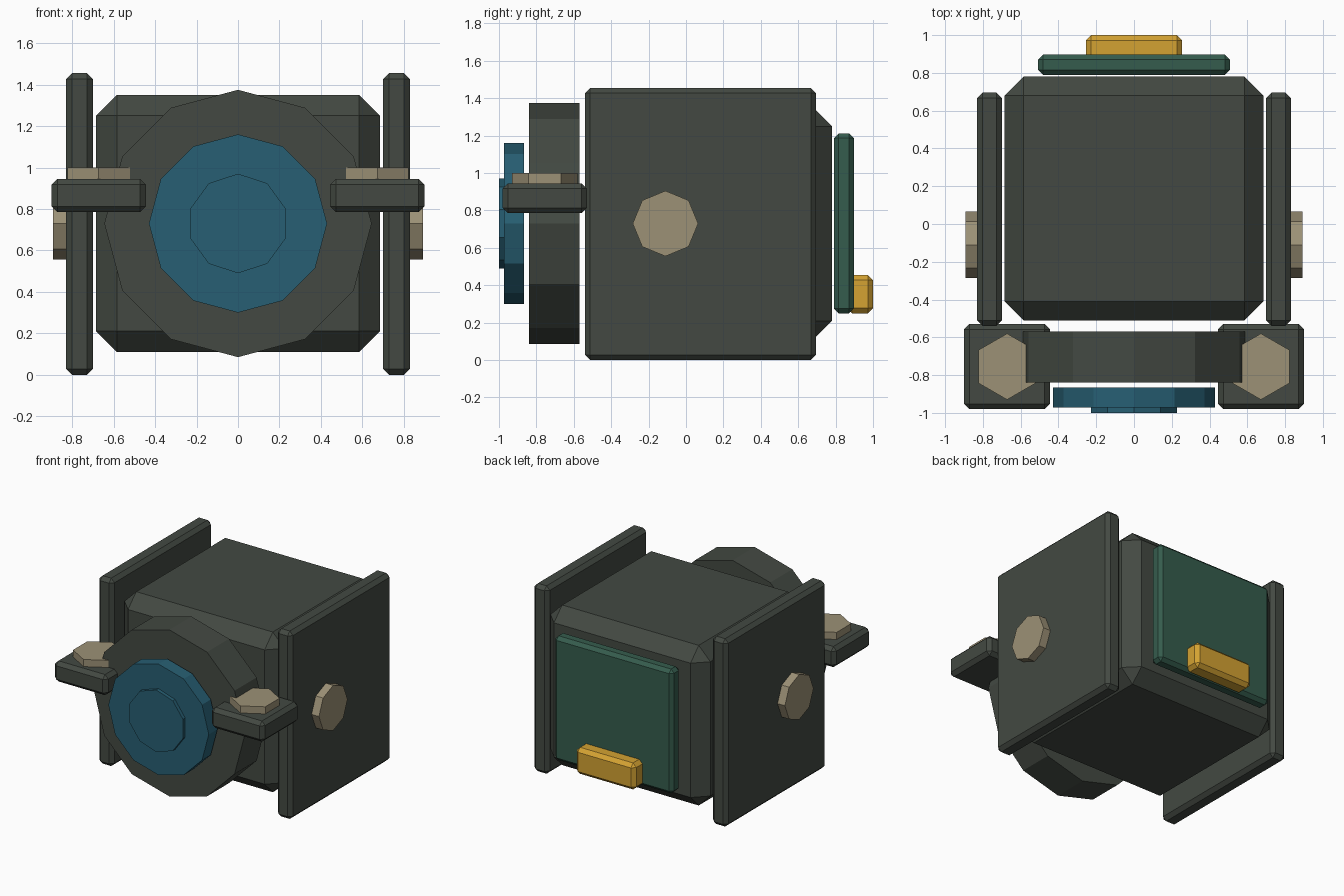
import bpy, bmesh, math
from mathutils import Matrix, Vector

if "Cube" in bpy.data.objects:
    bpy.data.objects.remove(bpy.data.objects["Cube"])


def srgb(r, g, b):
    lin = lambda c: ((c / 255 + 0.055) / 1.055) ** 2.4 if c > 10 else c / 255 / 12.92
    return (lin(r), lin(g), lin(b), 1)


def material(name, rgb):
    m = bpy.data.materials.new(name)
    m.diffuse_color = srgb(*rgb)
    m.use_nodes = True
    m.node_tree.nodes["Principled BSDF"].inputs["Base Color"].default_value = m.diffuse_color
    return m


CHARCOAL = material("charcoal", (67, 73, 66))
BLUE = material("deep blue", (39, 95, 115))
GREEN = material("dark green", (53, 92, 77))
YELLOW = material("amber", (212, 162, 50))
TAN = material("tan", (156, 145, 118))


def finish(name, bm, mat):
    bmesh.ops.recalc_face_normals(bm, faces=bm.faces[:])
    me = bpy.data.meshes.new(name)
    bm.to_mesh(me)
    bm.free()
    me.materials.append(mat)
    ob = bpy.data.objects.new(name, me)
    bpy.context.collection.objects.link(ob)
    return ob


def box(name, lo, hi, bevel, mat):
    """Chamfered box between two corners."""
    lo, hi = Vector(lo), Vector(hi)
    bm = bmesh.new()
    bmesh.ops.create_cube(bm, size=1, matrix=Matrix.Translation((lo + hi) / 2)
                          @ Matrix.Diagonal((*(hi - lo), 1)))
    bmesh.ops.bevel(bm, geom=bm.edges[:], offset=bevel, segments=1,
                    profile=0.5, affect='EDGES')
    return finish(name, bm, mat)


def disc(name, axis, sides, radius, centre, start, end, mat):
    """Faceted disc along an axis, with one corner at the top (or +y when upright)."""
    i = "xyz".index(axis)
    u, v = [((0, 1, 0), (0, 0, 1)), ((1, 0, 0), (0, 0, 1)), ((1, 0, 0), (0, 1, 0))][i]
    u, v = Vector(u), Vector(v)
    bm = bmesh.new()
    rings = []
    for d in (start, end):
        c = u * centre[0] + v * centre[1]
        c[i] = d
        rings.append([bm.verts.new(c + radius * (u * math.sin(a) + v * math.cos(a)))
                      for a in (2 * math.pi * k / sides for k in range(sides))])
    for ring in rings:
        bm.faces.new(ring)
    for k in range(sides):
        n = (k + 1) % sides
        bm.faces.new((rings[0][k], rings[0][n], rings[1][n], rings[1][k]))
    return finish(name, bm, mat)


# Main body
box("body", (-0.685, -0.51, 0.11), (0.685, 0.78, 1.35), 0.1, CHARCOAL)

# Front barrel, lens and pupil
disc("barrel", "y", 12, 0.645, (0, 0.73), -0.84, -0.57, CHARCOAL)
disc("lens", "y", 12, 0.43, (0, 0.73), -0.972, -0.865, BLUE)
disc("lens_centre", "y", 10, 0.24, (0, 0.73), -1.0, -0.93, BLUE)

# Side plates, front brackets and their bolts, on both sides
for s, side in ((-1, "left"), (1, "right")):
    def pair(a, b):
        return sorted((s * a, s * b))
    x0, x1 = pair(0.70, 0.83)
    box(side + "_side_plate", (x0, -0.54, 0), (x1, 0.695, 1.455), 0.028, CHARCOAL)
    disc(side + "_side_bolt", "x", 8, 0.175, (-0.11, 0.73), *pair(0.80, 0.893), TAN)
    x0, x1 = pair(0.445, 0.90)
    box(side + "_bracket", (x0, -0.98, 0.785), (x1, -0.53, 0.945), 0.028, CHARCOAL)
    disc(side + "_bracket_bolt", "z", 6, 0.175, (s * 0.672, -0.755), 0.90, 1.0, TAN)

# Back panel and its handle
box("back_panel", (-0.508, 0.79, 0.25), (0.508, 0.897, 1.212), 0.026, GREEN)
box("back_handle", (-0.255, 0.86, 0.25), (0.255, 1.0, 0.455), 0.028, YELLOW)
